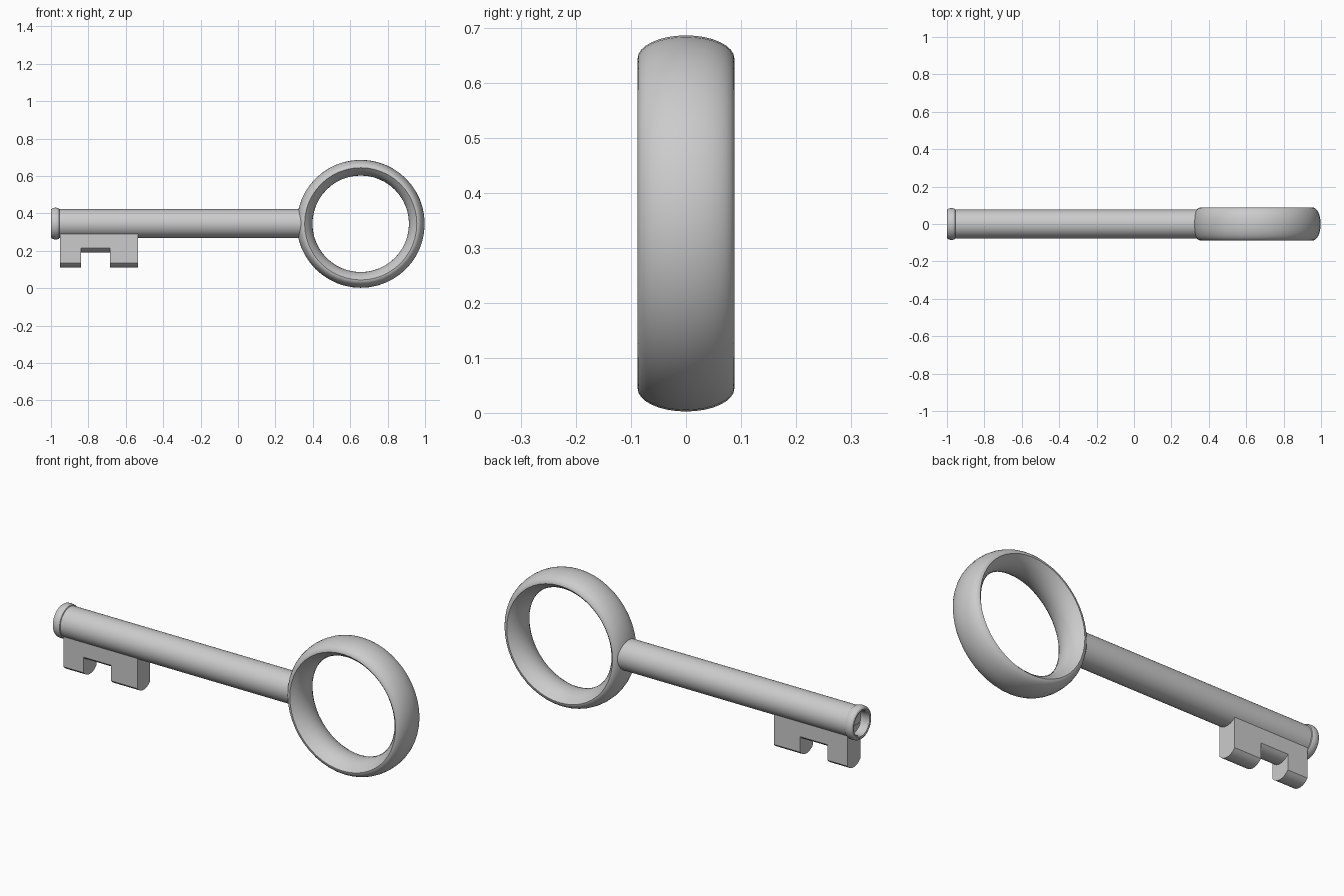
import bpy, bmesh
from math import sin, cos, pi, sqrt, radians
from mathutils import Vector

if "Cube" in bpy.data.objects:
    bpy.data.objects.remove(bpy.data.objects["Cube"])

SHAFT_Z = 0.346


def finish(name, bm):
    bmesh.ops.remove_doubles(bm, verts=bm.verts, dist=1e-5)
    bmesh.ops.recalc_face_normals(bm, faces=bm.faces)
    mesh = bpy.data.meshes.new(name)
    bm.to_mesh(mesh)
    bm.free()
    obj = bpy.data.objects.new(name, mesh)
    bpy.context.collection.objects.link(obj)
    return obj


def smooth(obj):
    bpy.ops.object.select_all(action='DESELECT')
    obj.select_set(True)
    bpy.context.view_layer.objects.active = obj
    bpy.ops.object.shade_smooth_by_angle(angle=radians(30))


def lathe(name, points, axis, centre, steps, closed):
    """Spin (along axis, radius) points around the x or y axis."""
    bm = bmesh.new()
    pts = [Vector((a, 0, r)) if axis == 'x' else Vector((0, a, r)) for a, r in points]
    verts = [bm.verts.new(p) for p in pts]
    edges = [bm.edges.new(e) for e in zip(verts, verts[1:])]
    if closed:
        edges.append(bm.edges.new((verts[-1], verts[0])))
    bmesh.ops.spin(bm, geom=verts + edges, cent=(0, 0, 0),
                   axis=(1, 0, 0) if axis == 'x' else (0, 1, 0),
                   angle=2 * pi, steps=steps, use_merge=True)
    obj = finish(name, bm)
    obj.location = centre
    smooth(obj)
    return obj


def prism(name, profile, x0, x1):
    """Extrude a (y, z) outline along x."""
    bm = bmesh.new()
    face = bm.faces.new([bm.verts.new((x0, y, z)) for y, z in profile])
    ext = bmesh.ops.extrude_face_region(bm, geom=[face])['geom']
    bmesh.ops.translate(bm, vec=(x1 - x0, 0, 0),
                        verts=[g for g in ext if isinstance(g, bmesh.types.BMVert)])
    return finish(name, bm)


# Bow: ring with a domed outside and a gently bulging inside
half_w, mid_r, bulge = 0.088, 0.300, 0.042
outer = [(-half_w * cos(pi * i / 16), mid_r + bulge * sin(pi * i / 16)) for i in range(17)]
arc_r = (half_w ** 2 + bulge ** 2) / (2 * bulge)
inner = []
for i in range(1, 10):
    y = half_w * (1 - i / 5)
    inner.append((y, mid_r - (sqrt(arc_r ** 2 - y * y) - (arc_r - bulge))))
lathe("bow_ring", outer + inner, 'y', (0.656, 0, 0.3445), 48, True)

# Shaft: plain rod with a rounded collar and a recessed tip
shaft = [(0.36, 0), (0.36, 0.077), (-0.955, 0.077), (-0.957, 0.081), (-0.965, 0.084),
         (-0.978, 0.085), (-0.990, 0.083), (-0.997, 0.078), (-1.0, 0.071),
         (-0.998, 0.064), (-0.992, 0.060), (-0.95, 0.060), (-0.95, 0)]
lathe("shaft", shaft, 'x', (0, 0, SHAFT_Z), 40, False)

# Bit: block with a rounded lower edge
half_t, sag = 0.052, 0.025
rad = (half_t ** 2 + sag ** 2) / (2 * sag)
ys = [half_t * (i / 6 - 1) for i in range(13)]
curve = [(y, rad - sqrt(rad ** 2 - y * y)) for y in ys]
bit = prism("bit", [(y, 0.11 + d) for y, d in curve] + [(half_t, 0.32), (-half_t, 0.32)],
            -0.953, -0.535)

# Notch in the bit, following the same rounding
wide = [(-0.1, 0.19 + sag)] + [(y, 0.19 + d) for y, d in curve] + [(0.1, 0.19 + sag)]
cutter = prism("notch_cutter", wide + [(0.1, 0.0), (-0.1, 0.0)], -0.84, -0.685)
cutter.hide_render = True
mod = bit.modifiers.new("notch", 'BOOLEAN')
mod.operation = 'DIFFERENCE'
mod.solver = 'EXACT'
mod.object = cutter
bpy.context.view_layer.objects.active = bit
bpy.ops.object.modifier_apply(modifier=mod.name)
bpy.data.objects.remove(cutter)
smooth(bit)
